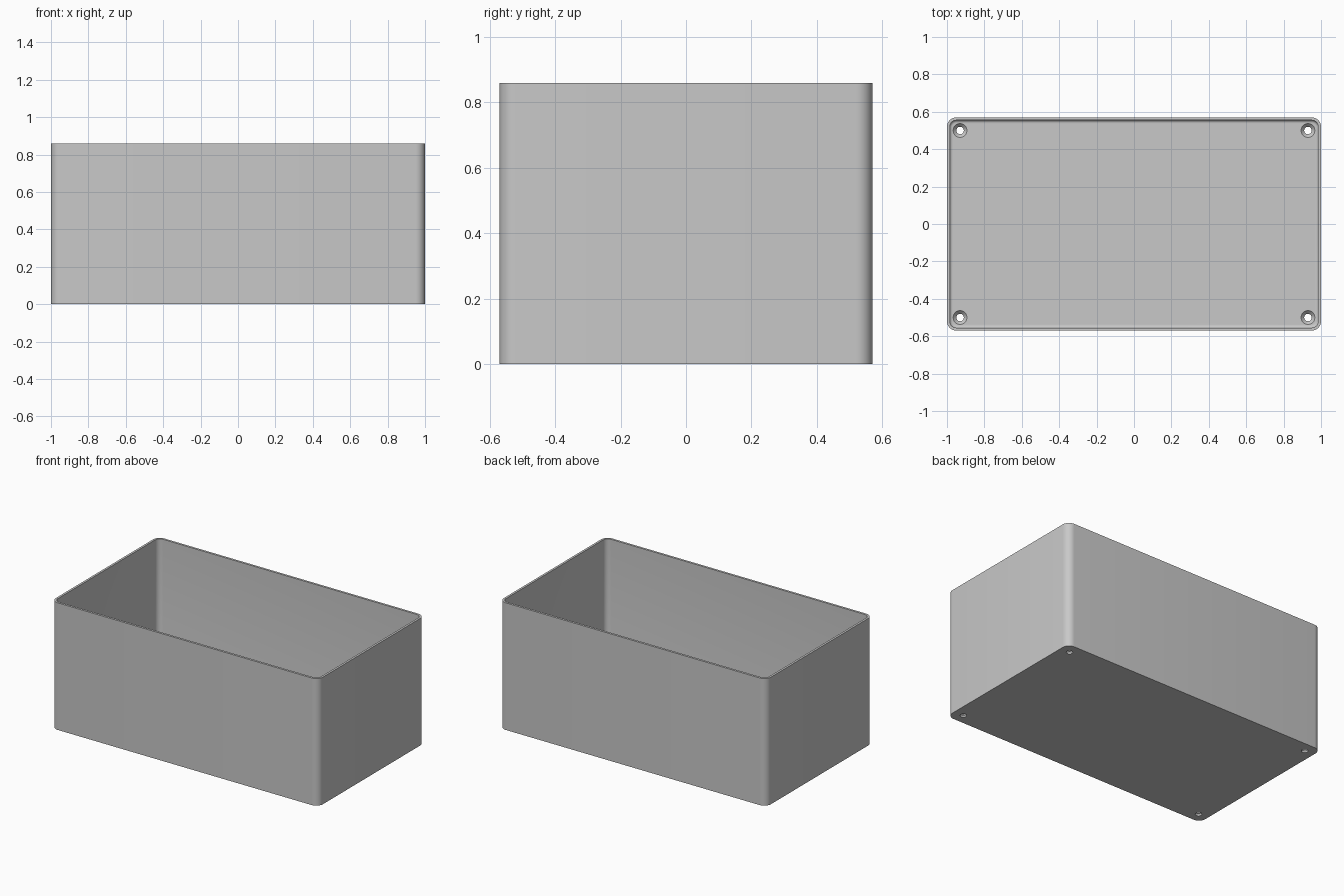
import bpy, bmesh
from math import sin, cos, pi
from mathutils import Matrix

cube = bpy.data.objects.get("Cube")
if cube:
    bpy.data.objects.remove(cube, do_unlink=True)

HALF_X, HALF_Y, HEIGHT = 1.0, 0.57, 0.86
CORNER, WALL, FLOOR, FILLET = 0.05, 0.015, 0.03, 0.015
STEPS = 8

grey = bpy.data.materials.new("plain grey")
grey.use_nodes = True
colour = (0.58, 0.58, 0.58, 1)
grey.diffuse_color = colour
grey.node_tree.nodes["Principled BSDF"].inputs["Base Color"].default_value = colour


def make_object(name, bm):
    bmesh.ops.recalc_face_normals(bm, faces=bm.faces)
    mesh = bpy.data.meshes.new(name)
    bm.to_mesh(mesh)
    bm.free()
    mesh.materials.append(grey)
    obj = bpy.data.objects.new(name, mesh)
    bpy.context.collection.objects.link(obj)
    return obj


def rounded_ring(bm, inset, z):
    """Rounded rectangle of vertices, inset from the outer wall."""
    r = CORNER - inset
    cx, cy = HALF_X - CORNER, HALF_Y - CORNER
    ring = []
    for quarter, (sx, sy) in enumerate([(1, 1), (-1, 1), (-1, -1), (1, -1)]):
        for i in range(STEPS + 1):
            a = (quarter + i / STEPS) * pi / 2
            ring.append(bm.verts.new((sx * cx + r * cos(a), sy * cy + r * sin(a), z)))
    return ring


def loft(bm, rings):
    """Bridge consecutive rings and cap both ends."""
    for low, high in zip(rings, rings[1:]):
        n = len(low)
        for i in range(n):
            j = (i + 1) % n
            bm.faces.new((low[i], low[j], high[j], high[i]))
    bm.faces.new(rings[0])
    bm.faces.new(rings[-1])


# Open box: outer wall, rim, inner wall, rounded floor edge
profile = [(0, 0), (0, HEIGHT), (WALL, HEIGHT)]
for i in range(6):
    a = i / 5 * pi / 2
    profile.append((WALL + FILLET * (1 - cos(a)), FLOOR + FILLET * (1 - sin(a))))
bm = bmesh.new()
loft(bm, [rounded_ring(bm, inset, z) for inset, z in profile])
box = make_object("open_box", bm)

# Countersunk screw holes through the floor corners
bm = bmesh.new()
hole_profile = [(0.02, -0.05), (0.02, 0.012), (0.037, FLOOR), (0.037, 0.06)]
for sx in (-1, 1):
    for sy in (-1, 1):
        rings = [[bm.verts.new((sx * 0.93 + r * cos(k * pi / 16),
                                sy * 0.50 + r * sin(k * pi / 16), z))
                  for k in range(32)] for r, z in hole_profile]
        loft(bm, rings)
cutter = make_object("hole_cutter", bm)
cutter.hide_render = True

cut = box.modifiers.new("screw_holes", "BOOLEAN")
cut.operation = "DIFFERENCE"
cut.solver = "EXACT"
cut.object = cutter

bpy.ops.object.select_all(action="DESELECT")
box.select_set(True)
bpy.context.view_layer.objects.active = box
bpy.ops.object.modifier_apply(modifier=cut.name)
bpy.data.objects.remove(cutter, do_unlink=True)
bpy.ops.object.shade_smooth_by_angle()
